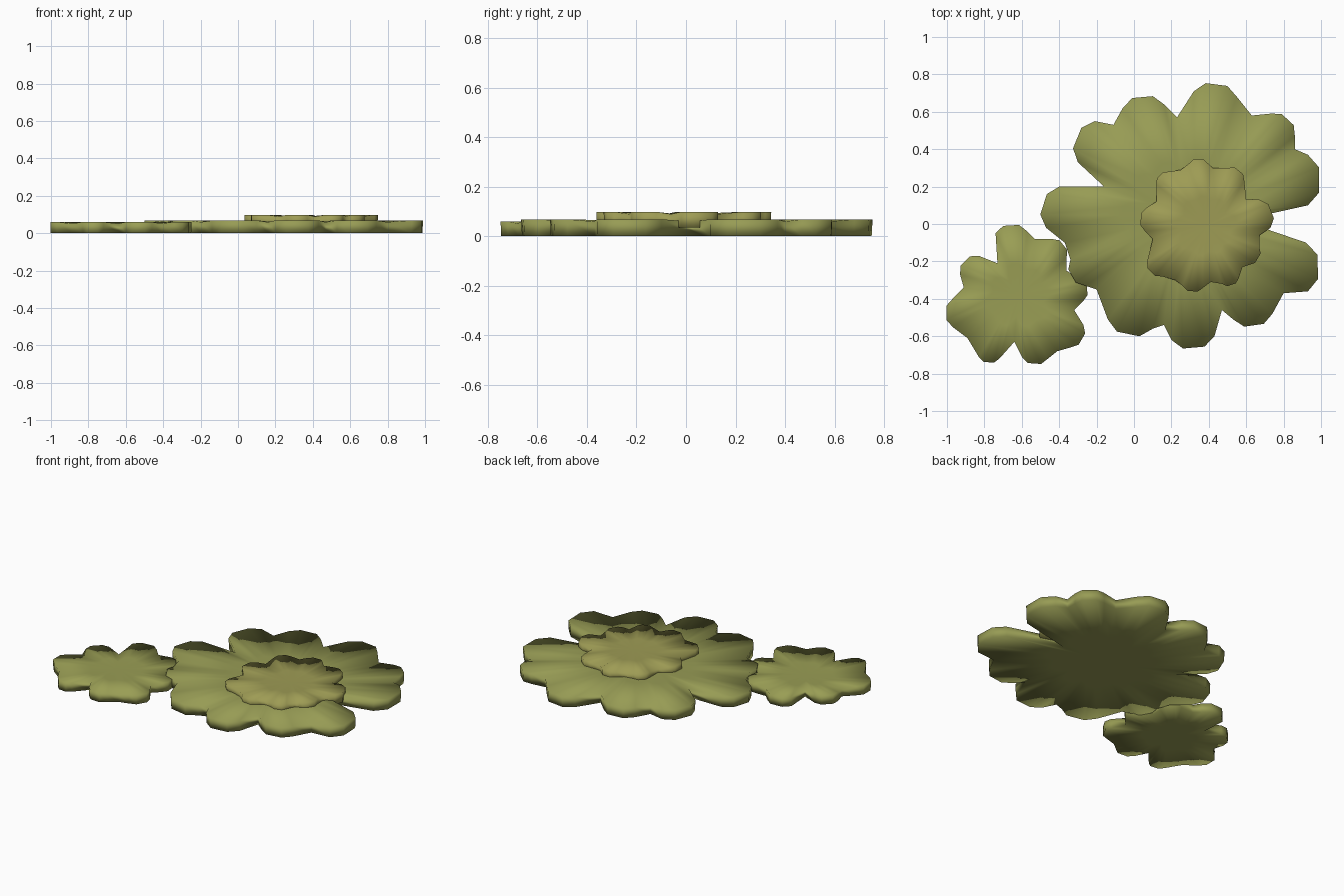
import bpy, bmesh
from mathutils import Vector

if "Cube" in bpy.data.objects:
    bpy.data.objects.remove(bpy.data.objects["Cube"])


def outline(lobes):
    """Each lobe: valley, first shoulder, last shoulder (hundredths, clockwise)."""
    pts = []
    for l in lobes:
        v, a, b = (Vector(l[i:i + 2]) / 100 for i in (0, 2, 4))
        d = b - a
        push = Vector((-d.y, d.x)) * 0.22      # round the tip outwards
        pts += [(v, True), (a, False), (a + d * 0.25 + push, False),
                (a + d * 0.75 + push, False), (b, False)]
    return pts


def leaf(name, center, lobes, z0, z1, color):
    """Thick lobed pad with a slightly dished top, smooth shaded throughout."""
    c = Vector(center) / 100
    pts = outline(lobes)
    bm = bmesh.new()

    def ring(scale, z, dip=0.0):
        out = []
        for p, valley in pts:
            q = c + (p - c) * scale
            out.append(bm.verts.new((q.x, q.y, z - (dip if valley else 0))))
        return out

    rings = [ring(0.45, z0), ring(0.995, z0), ring(1, z1, 0.009), ring(0.45, z1 - 0.007)]
    n = len(pts)
    for r, s in zip(rings, rings[1:]):
        for i in range(n):
            j = (i + 1) % n
            bm.faces.new((r[i], r[j], s[j], s[i]))
    # centre fans, bottom and top
    for r, z in ((rings[0], z0), (rings[-1], z1 - 0.009)):
        m = bm.verts.new((c.x, c.y, z))
        for i in range(n):
            bm.faces.new((r[i], r[(i + 1) % n], m))
    bmesh.ops.recalc_face_normals(bm, faces=bm.faces)
    for f in bm.faces:
        f.smooth = True
    me = bpy.data.meshes.new(name)
    bm.to_mesh(me)
    bm.free()
    mat = bpy.data.materials.new(name + "_green")
    mat.diffuse_color = (*color, 1)
    mat.use_nodes = True
    mat.node_tree.nodes["Principled BSDF"].inputs["Base Color"].default_value = mat.diffuse_color
    me.materials.append(mat)
    ob = bpy.data.objects.new(name, me)
    bpy.context.collection.objects.link(ob)


# Large leaf on the ground
leaf("large_leaf", (28, 4), [
    (-37, -10, -47, -2, -40, 20),
    (-16, 20, -30, 33, -21, 55),
    (-11, 53, -6, 62, 16, 64),
    (23, 57, 32, 71, 55, 68),
    (63, 58, 73, 59, 86, 47),
    (86, 40, 93, 37, 93, 10),
    (57, 2, 92, -10, 93, -36),
    (80, -37, 74, -48, 53, -51),
    (47, -46, 43, -60, 20, -62),
    (16, -54, 10, -56, -14, -51),
    (-20, -35, -26, -33, -34, -19),
], 0, 0.068, (0.31, 0.33, 0.09))

# Small leaf resting on the large one
leaf("upper_leaf", (39, -1), [
    (10, -8, 6, -4, 7, 9),
    (12, 12, 12, 21, 19, 28),
    (25, 29, 29, 32, 40, 32),
    (42, 30, 50, 30, 59, 23),
    (60, 13, 67, 13, 73, -2),
    (67, -6, 67, -12, 61, -22),
    (58, -23, 56, -29, 47, -32),
    (41, -31, 37, -34, 26, -33),
    (22, -30, 15, -28, 7, -20),
], 0.035, 0.098, (0.34, 0.33, 0.09))

# Separate leaf on the left
leaf("side_leaf", (-62, -38), [
    (-89, -61, -97, -55, -97, -40),
    (-91, -34, -93, -27, -83, -17),
    (-73, -21, -74, -5, -57, -4),
    (-53, -8, -44, -8, -36, -18),
    (-36, -25, -28, -30, -27, -41),
    (-32, -46, -27, -54, -34, -66),
    (-41, -68, -46, -72, -60, -71),
    (-64, -63, -72, -72, -83, -71),
], 0, 0.06, (0.32, 0.34, 0.09))
